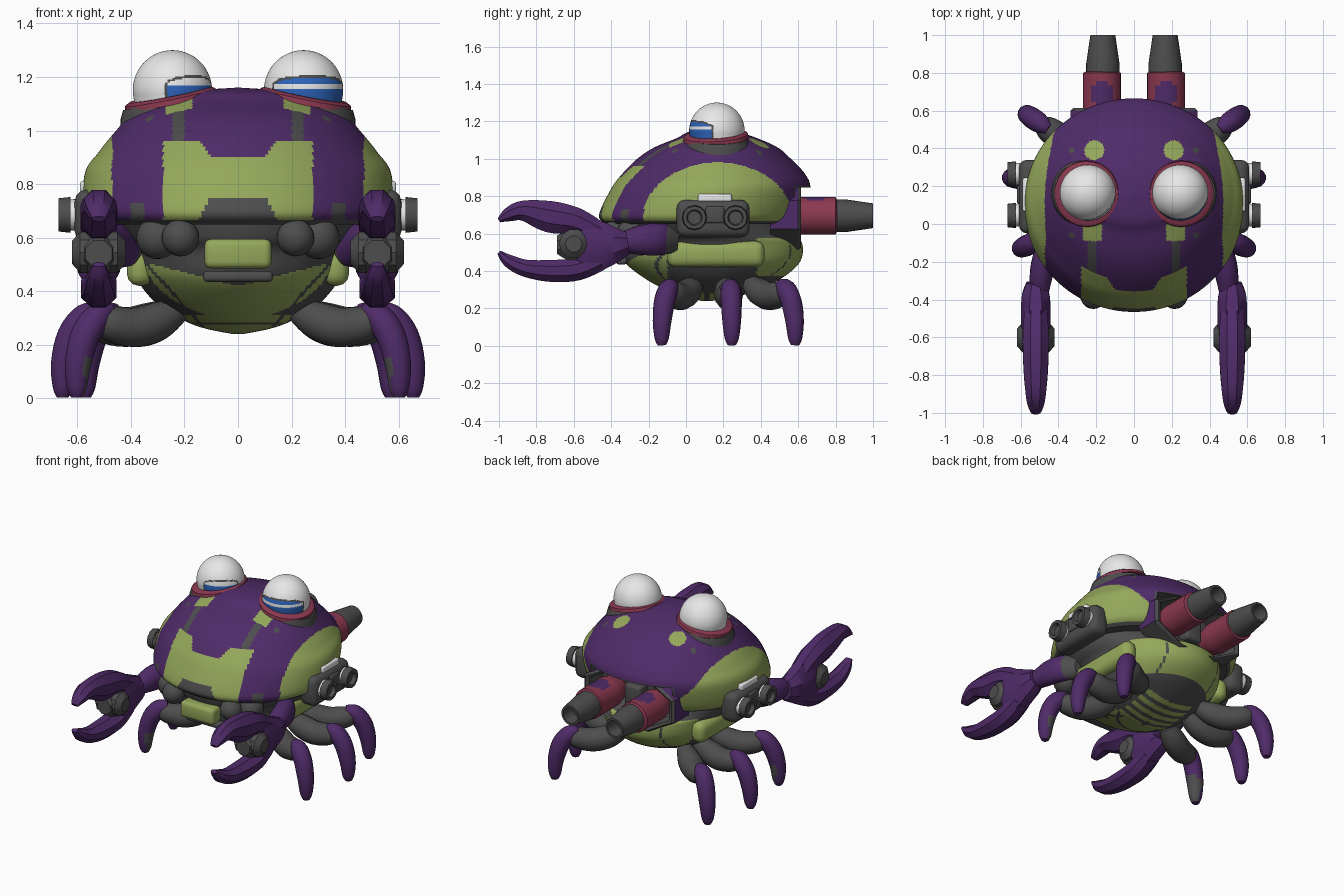
import bpy, bmesh, math
from mathutils import Vector

if "Cube" in bpy.data.objects:
    bpy.data.objects.remove(bpy.data.objects["Cube"], do_unlink=True)

COLOURS = {
    "purple": (0.078, 0.024, 0.138), "green": (0.30, 0.39, 0.105),
    "grey": (0.075, 0.075, 0.075), "red": (0.26, 0.04, 0.08),
    "white": (0.8, 0.8, 0.8), "blue": (0.026, 0.127, 0.5),
}
MATS = {}
for label, rgb in COLOURS.items():
    m = bpy.data.materials.new(label)
    m.use_nodes = True
    m.diffuse_color = (*rgb, 1)
    m.node_tree.nodes["Principled BSDF"].inputs["Base Color"].default_value = (*rgb, 1)
    MATS[label] = m

X, Y, Z = Vector((1, 0, 0)), Vector((0, 1, 0)), Vector((0, 0, 1))
made = []


def finish(name, bm, paint):
    """Turn a bmesh into an object; paint is a colour or a rule on face centres."""
    bmesh.ops.recalc_face_normals(bm, faces=bm.faces[:])
    rule = paint if callable(paint) else (lambda p: paint)
    used = []
    for f in bm.faces:
        c = rule(f.calc_center_median())
        if c not in used:
            used.append(c)
        f.material_index = used.index(c)
    mesh = bpy.data.meshes.new(name)
    bm.to_mesh(mesh)
    bm.free()
    for c in used:
        mesh.materials.append(MATS[c])
    ob = bpy.data.objects.new(name, mesh)
    bpy.context.collection.objects.link(ob)
    made.append(ob)


def smooth_path(rows, sub):
    """Catmull-Rom subdivision of rows of equal length."""
    out = []
    for i in range(len(rows) - 1):
        a, b, c, d = (rows[max(0, min(len(rows) - 1, i + k))] for k in (-1, 0, 1, 2))
        for j in range(sub):
            t = j / sub
            out.append([q + t / 2 * (r - p + t * (2 * p - 5 * q + 4 * r - s + t * (3 * (q - r) + s - p)))
                        for p, q, r, s in zip(a, b, c, d)])
    return out + [list(rows[-1])]


def sweep(name, rows, paint, u=X, axis=None, segs=20, sub=1, turn=0.0, edit=None):
    """Loft elliptical rings; every row is x, y, z, radius along u, other radius."""
    rows = smooth_path(rows, sub) if sub > 1 else rows
    pts = [Vector(r[:3]) for r in rows]
    bm = bmesh.new()
    rings = []
    for i, (p, r) in enumerate(zip(pts, rows)):
        t = axis or (pts[min(i + 1, len(pts) - 1)] - pts[max(i - 1, 0)])
        v = t.cross(u).normalized()
        angles = [turn + math.tau * k / segs for k in range(segs)]
        rings.append([bm.verts.new(p + u * r[3] * math.cos(a) + v * r[4] * math.sin(a)) for a in angles])
    for a, b in zip(rings, rings[1:]):
        for k in range(segs):
            n = (k + 1) % segs
            bm.faces.new((a[k], a[n], b[n], b[k]))
    bm.faces.new(rings[0])
    bm.faces.new(rings[-1])
    if edit:
        edit(bm)
    finish(name, bm, paint)


def lathe(name, origin, axis, profile, paint, su=1, sv=1, u=X, **kw):
    """Revolve (distance, radius) pairs about an axis."""
    axis = axis.normalized()
    u = (u - axis * u.dot(axis)).normalized()
    rows = [(*(Vector(origin) + axis * d), r * su, r * sv) for d, r in profile]
    sweep(name, rows, paint, u=u, axis=axis, **kw)


def box(name, centre, size, paint, bevel):
    bm = bmesh.new()
    bmesh.ops.create_cube(bm, size=1)
    for v in bm.verts:
        v.co = Vector(centre) + Vector(a * b for a, b in zip(v.co, size))
    bmesh.ops.bevel(bm, geom=bm.edges[:], offset=bevel, segments=3, profile=0.5, affect="EDGES")
    finish(name, bm, paint)


def body_rings(table):
    return [(0, (a + b) / 2, z, rx, (b - a) / 2) for z, rx, a, b in table]


# Upper shell with painted panels and a recess at the back
def in_recess(p, grow=0):
    return p.y > 0.4 and abs(p.x) < 0.3 + grow and p.z < 0.84 + grow


def shell_paint(p):
    x, y, z = abs(p.x), p.y, p.z
    if in_recess(p, 0.015) or z < 0.665:
        return "grey"
    if y < 0:
        if z < 0.75 and x < 0.15 - (z - 0.66) * 0.5:
            return "grey"
        if x < 0.28 and z < 0.9 + max(0, min(0.06, (x - 0.1) * 1.5)):
            return "green"
        if 0.17 < x < 0.27 and y > -0.09:
            return "green"
        if 0.2 < x < 0.245 or (0.35 < x < 0.4 and z < 0.73):
            return "grey"
    if x > 0.3 and ((y - 0.17) / 0.4) ** 2 + ((z - 0.68) / 0.3) ** 2 < 1:
        return "green"
    if math.hypot(x - 0.21, y - 0.39) < 0.052:
        return "green"
    if math.hypot(x - 0.33, y - 0.39) < 0.016 or math.hypot(x - 0.33, y + 0.06) < 0.016:
        return "grey"
    return "purple"


def push_recess(bm):
    for v in bm.verts:
        if in_recess(v.co):
            v.co.y = min(v.co.y, 0.47)


sweep("upper_shell", body_rings([
    (0.65, 0.53, -0.43, 0.58), (0.7, 0.575, -0.465, 0.63), (0.84, 0.572, -0.4, 0.665),
    (0.92, 0.52, -0.34, 0.635), (1.0, 0.455, -0.26, 0.56), (1.06, 0.4, -0.17, 0.49),
    (1.11, 0.32, -0.05, 0.38), (1.145, 0.2, 0.02, 0.27), (1.16, 0.01, 0.14, 0.16)]),
    shell_paint, axis=Z, segs=260, sub=16, edit=push_recess)


# Lower hull with chin, rear plate and belly stripes
def hull_paint(p):
    x, y, z = abs(p.x), p.y, p.z
    if y < -0.1 or (z < 0.31 and y < 0.06):
        seam = 0.275 < z < 0.285 or abs(x - 0.16 - (z - 0.3) * 0.9) < 0.007
        return "green" if z < 0.42 + 0.25 * x and not seam else "grey"
    if y > 0.38 and 0.37 < z < 0.575:
        return "grey" if abs(x - 0.2) < 0.005 else "green"
    if z < 0.33 and x < 0.18 and 0.06 < y < 0.36:
        return "green" if y * 16 % 1 < 0.55 else "grey"
    return "grey"


sweep("lower_hull", body_rings([
    (0.24, 0.02, 0.08, 0.14), (0.26, 0.12, 0.0, 0.26), (0.29, 0.2, -0.09, 0.36),
    (0.36, 0.31, -0.22, 0.51), (0.45, 0.38, -0.33, 0.61), (0.55, 0.41, -0.36, 0.62),
    (0.6, 0.45, -0.39, 0.56), (0.68, 0.5, -0.41, 0.48)]),
    hull_paint, axis=Z, segs=160, sub=14)
box("snout_plate", (0, -0.4, 0.54), (0.25, 0.1, 0.11), "green", 0.025)
box("mouth_lip", (0, -0.345, 0.455), (0.26, 0.06, 0.04), "grey", 0.015)


# Rear engine housing: purple outside, grey lip and interior
def housing_paint(p):
    outer = p.y < 0.585 and (abs(p.x) > 0.32 or p.z > 0.874 or (abs(p.x) > 0.225 and p.z > 0.82))
    return "purple" if outer and p.z > 0.62 else "grey"


lathe("engine_housing", (0, 0.45, 0.7), Y,
      [(0, 1), (0.15, 1), (0.165, 0.95), (0.155, 0.88), (0.04, 0.82), (0.04, 0.01)],
      housing_paint, su=0.365, sv=0.2, segs=8, turn=math.pi / 8)
box("engine_core", (0, 0.53, 0.7), (0.12, 0.1, 0.16), "grey", 0.02)

BALL = [(-math.cos(math.pi * i / 12), max(0.01, math.sin(math.pi * i / 12))) for i in range(13)]


def ball(name, centre, radius, paint):
    lathe(name, centre, Z, [(d * radius, r * radius) for d, r in BALL], paint)


def visor_paint(centre_x, facing, spread, pale):
    """White dome with an eye opening; pale is the height range of the light band."""
    def rule(p):
        angle = abs(math.degrees(math.atan2(p.x - centre_x, 0.165 - p.y)) - facing)
        top = 1.205 - 0.03 * (angle / spread) ** 4
        if angle > spread or p.z > top:
            return "white"
        if p.z > top - 0.01 or angle > spread - 4:
            return "grey"
        return "white" if pale[0] < p.z < pale[1] else "blue"
    return rule


for s, side in ((1, "left"), (-1, "right")):
    # Eyes
    ex = s * 0.245
    lathe(side + "_eye_base", (ex, 0.165, 0.97), Vector((s * 0.2, 0, 1)),
          [(0, 0.2), (0.11, 0.175), (0.14, 0.16)], "grey", segs=40)
    lathe(side + "_eye_ring", (ex + s * 0.004, 0.16, 1.105), Vector((s * 0.2, -0.06, 1)),
          [(0, 0.176), (0.02, 0.172), (0.03, 0.155)], "red", segs=40)
    dome = [(0.0075 * i, 0.142 + 0.001 * i) for i in range(7)]
    dome += [(0.05 + 0.15 * math.sin(a), max(0.003, 0.148 * math.cos(a)))
             for a in (math.pi * i / 80 for i in range(1, 41))]
    look = (14, 68, (1.155, 1.172)) if s > 0 else (36, 48, (1.168, 1.3))
    lathe(side + "_eye_dome", (ex, 0.165, 1.1), Z, dome, visor_paint(ex, *look), segs=96)

    # Exhausts
    lathe(side + "_exhaust_collar", (s * 0.17, 0.5, 0.695), Y,
          [(0, 0.08), (0.08, 0.1)] + [(0.08 + 0.022 * i, 0.1) for i in range(1, 11)] + [(0.31, 0.08)],
          lambda p: "purple" if p.z > 0.7 and math.hypot(p.x - s * 0.17, p.y - 0.69) < 0.065 else "red",
          segs=40)
    lathe(side + "_exhaust_pipe", (s * 0.165, 0.79, 0.695), Y,
          [(0, 0.088), (0.06, 0.088), (0.21, 0.066), (0.21, 0.052), (0.12, 0.045)], "grey", segs=28)

    # Side pods
    box(side + "_pod_block", (s * 0.545, 0.145, 0.68), (0.13, 0.39, 0.2), "grey", 0.045)
    box(side + "_pod_light", (s * 0.55, 0.155, 0.79), (0.08, 0.18, 0.045), "white", 0.012)
    for i, py in enumerate((0.045, 0.265)):
        lathe(f"{side}_pod_collar_{i}", (s * 0.57, py, 0.685), X * s,
              [(0, 0.058), (0.065, 0.058)], "white", u=Y, segs=24)
        lathe(f"{side}_pod_nozzle_{i}", (s * 0.625, py, 0.685), X * s,
              [(0, 0.067), (0.045, 0.062), (0.045, 0.042), (0.02, 0.036)], "grey", u=Y, segs=12)
    box(side + "_pod_cover", (s * 0.605, 0.155, 0.7), (0.03, 0.1, 0.09), "grey", 0.012)

    # Flank plate and cheek bulbs
    box(side + "_flank_plate", (s * 0.365, 0.16, 0.49), (0.1, 0.52, 0.14), "green", 0.045)
    ball(side + "_cheek", (s * 0.215, -0.38, 0.6), 0.07, "grey")
    ball(side + "_outer_cheek", (s * 0.3, -0.29, 0.6), 0.08, "grey")

    # Arm and claw, swept in the vertical plane; rows are y, z, half width, half height
    def claw_part(part, rows, paint):
        sweep(f"{side}_{part}", [(s * 0.52, y, z, w * 1.06, h * 1.06) for y, z, w, h in rows],
              paint, segs=8, sub=4, turn=math.pi / 8)

    sweep(side + "_shoulder", [(s * 0.38, -0.04, 0.56, 0.06, 0.06), (s * 0.45, -0.13, 0.57, 0.07, 0.085),
                               (s * 0.485, -0.24, 0.565, 0.065, 0.08), (s * 0.5, -0.36, 0.55, 0.05, 0.05)],
          lambda p: "grey" if p.y > -0.1 else "purple", sub=4)
    claw_part("palm", [(-0.31, 0.55, 0.05, 0.06), (-0.38, 0.54, 0.075, 0.1), (-0.48, 0.535, 0.08, 0.145),
                       (-0.56, 0.535, 0.075, 0.15), (-0.6, 0.535, 0.04, 0.08)], "purple")
    claw_part("upper_finger", [(-0.46, 0.6, 0.06, 0.06), (-0.59, 0.665, 0.07, 0.075),
                               (-0.73, 0.69, 0.068, 0.086), (-0.87, 0.722, 0.058, 0.056),
                               (-0.95, 0.7, 0.045, 0.038), (-1.0, 0.67, 0.025, 0.012)], "purple")
    claw_part("lower_finger", [(-0.46, 0.46, 0.06, 0.06), (-0.58, 0.41, 0.068, 0.062),
                               (-0.72, 0.4, 0.066, 0.06), (-0.86, 0.415, 0.056, 0.047),
                               (-0.95, 0.455, 0.042, 0.035), (-1.0, 0.5, 0.022, 0.012)], "purple")
    claw_part("claw_core", [(-0.54, 0.54, 0.07, 0.1), (-0.62, 0.54, 0.07, 0.09),
                            (-0.69, 0.54, 0.05, 0.05)], "grey")
    lathe(side + "_claw_hub", (s * 0.42, -0.6, 0.545), X * s,
          [(0, 0.045), (0.03, 0.08), (0.17, 0.08), (0.2, 0.045)], "grey", u=Y, segs=10)

    # Three legs, with grey on the inner side of the front foot
    for leg, hx, hy, degrees in (("front", 0.28, 0.02, -25), ("middle", 0.3, 0.22, 4), ("rear", 0.28, 0.38, 35)):
        a = math.radians(degrees)
        out = Vector((s * math.cos(a), math.sin(a), 0))
        hip = Vector((s * hx, hy, 0))

        def leg_part(part, rows, paint):
            sweep(f"{side}_{leg}_{part}",
                  [(*(hip + out * d + Z * z), r, r) for d, z, r in rows],
                  paint, u=out.cross(Z), segs=14, sub=4)

        def shin_paint(p):
            return "grey" if leg == "front" and p.z < 0.16 and (p - hip).dot(out) < 0.345 else "purple"

        leg_part("thigh", [(-0.06, 0.33, 0.05), (0.02, 0.29, 0.072), (0.12, 0.265, 0.075),
                           (0.22, 0.28, 0.066), (0.27, 0.3, 0.04)], "grey")
        leg_part("shin", [(0.21, 0.325, 0.03), (0.265, 0.305, 0.053), (0.32, 0.235, 0.056),
                          (0.35, 0.13, 0.05), (0.355, 0.04, 0.038), (0.355, 0.003, 0.022)], shin_paint)

# Smooth shading with sharp edges kept
bpy.ops.object.select_all(action="DESELECT")
for ob in made:
    ob.select_set(True)
bpy.context.view_layer.objects.active = made[0]
bpy.ops.object.shade_smooth_by_angle(angle=math.radians(35))
